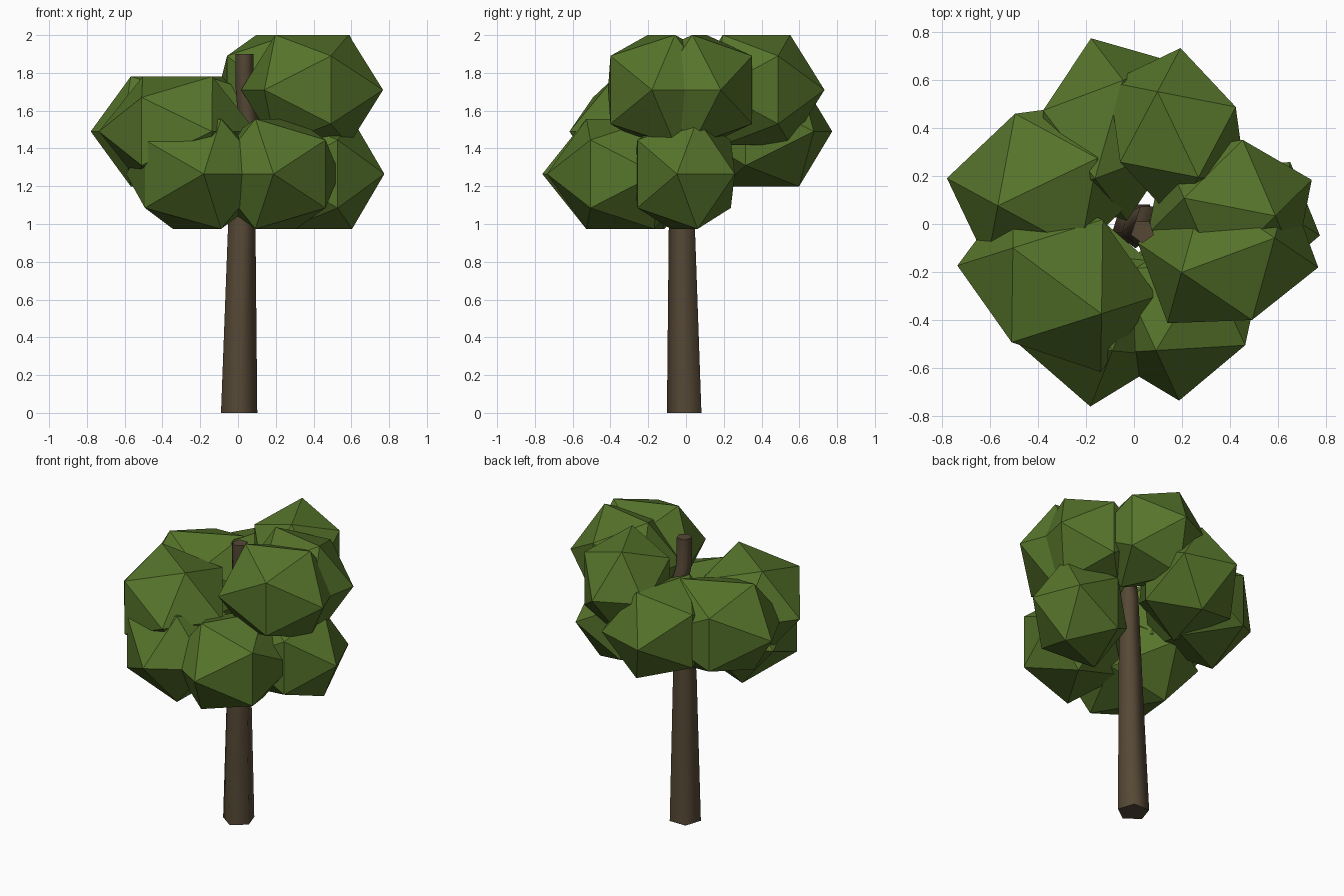
import bpy, bmesh, math
from mathutils import Vector, Matrix

cube = bpy.data.objects.get("Cube")
if cube:
    bpy.data.objects.remove(cube, do_unlink=True)


def material(name, rgb):
    m = bpy.data.materials.new(name)
    m.use_nodes = True
    m.diffuse_color = (*rgb, 1)
    bsdf = m.node_tree.nodes["Principled BSDF"]
    bsdf.inputs["Base Color"].default_value = (*rgb, 1)
    bsdf.inputs["Roughness"].default_value = 0.9
    return m


leaf_green = material("leaf green", (0.093, 0.174, 0.024))
bark_brown = material("bark brown", (0.092, 0.065, 0.036))


def add_object(name, bm, mat):
    bmesh.ops.recalc_face_normals(bm, faces=bm.faces)
    mesh = bpy.data.meshes.new(name)
    bm.to_mesh(mesh)
    bm.free()
    mesh.materials.append(mat)
    obj = bpy.data.objects.new(name, mesh)
    bpy.context.collection.objects.link(obj)
    return obj


def leaf_clump(name, x, y, z, length, width, angle):
    """Stretched icosahedron with an edge on top, turned about z."""
    phi = (1 + math.sqrt(5)) / 2
    bm = bmesh.new()
    for a in (-1, 1):
        for b in (-phi, phi):
            for co in ((a, 0, b), (0, b, a), (b, a, 0)):
                bm.verts.new(co)
    bmesh.ops.convex_hull(bm, input=bm.verts)
    bm.transform(Matrix.Translation((x, y, z))
                 @ Matrix.Rotation(math.radians(angle), 4, "Z")
                 @ Matrix.Diagonal((length, width, 0.18, 1)))
    return add_object(name, bm, leaf_green)


# Foliage: three clumps in each of three tiers (x, y, length, width, angle)
tiers = {
    "lower": (1.265, [(0.428, -0.01, 0.19, 0.165, 22), (0.2, -0.347, 0.21, 0.19, 59),
                      (-0.217, -0.321, 0.243, 0.2, 301.5)]),
    "middle": (1.49, [(-0.36, 0.175, 0.23, 0.195, 25.5), (-0.104, 0.394, 0.213, 0.177, 74),
                      (-0.32, -0.237, 0.23, 0.197, -36.6)]),
    "upper": (1.71, [(0.392, -0.13, 0.207, 0.178, 20.3), (0.399, 0.071, 0.194, 0.176, -11),
                     (0.183, 0.373, 0.198, 0.165, 115.5)]),
}
for tier, (height, clumps) in tiers.items():
    for i, (x, y, length, width, angle) in enumerate(clumps):
        leaf_clump(f"{tier}_leaf_clump_{i + 1}", x, y, height, length, width, angle)

# Trunk: five-sided tapering tube with a kink inside the crown
path = [(0.006, 0, 0, 0.101), (0.02, -0.015, 1.0, 0.076), (0.06, 0.025, 1.5, 0.058),
        (0.035, -0.03, 1.72, 0.05), (0.035, -0.03, 1.9, 0.05)]
SIDES = 5
bm = bmesh.new()
rings = []
for x, y, z, r in path:
    ring = []
    for k in range(SIDES):
        t = 2 * math.pi * k / SIDES - math.pi / 2
        ring.append(bm.verts.new(Vector((x + r * math.cos(t), y + r * math.sin(t), z))))
    rings.append(ring)
for low, high in zip(rings, rings[1:]):
    for k in range(SIDES):
        n = (k + 1) % SIDES
        bm.faces.new((low[k], low[n], high[n], high[k]))
bm.faces.new(rings[0])
bm.faces.new(rings[-1])
trunk = add_object("trunk", bm, bark_brown)

# Soft sides with crisp end caps
bpy.ops.object.select_all(action="DESELECT")
trunk.select_set(True)
bpy.context.view_layer.objects.active = trunk
bpy.ops.object.shade_smooth_by_angle(angle=math.radians(80))
